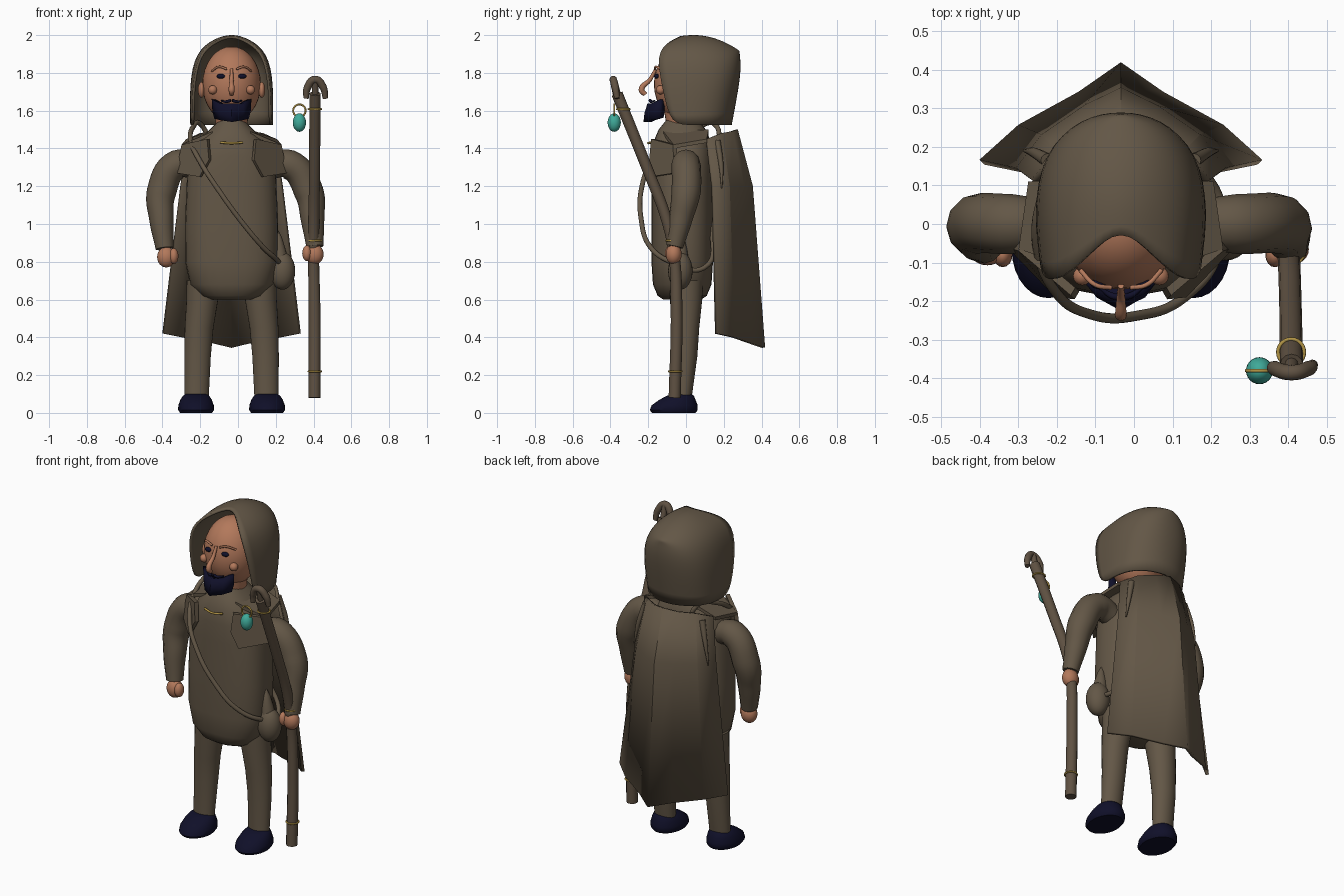
import bpy, bmesh, math
from mathutils import Vector

CX = -0.034  # body centre line


def material(name, rgb):
    m = bpy.data.materials.new(name)
    m.diffuse_color = (*rgb, 1)
    return m


CLOTH = material("brown_cloth", (0.125, 0.095, 0.062))
WOOD = material("brown_wood", (0.115, 0.083, 0.055))
SKIN = material("skin", (0.45, 0.19, 0.105))
NAVY = material("dark_navy", (0.005, 0.005, 0.022))
GOLD = material("gold", (0.45, 0.30, 0.06))
TEAL = material("teal", (0.05, 0.40, 0.32))


def finish(o, name, mat, angle=40):
    o.name = name
    o.data.materials.clear()
    o.data.materials.append(mat)
    bpy.ops.object.select_all(action='DESELECT')
    o.select_set(True)
    bpy.context.view_layer.objects.active = o
    bpy.ops.object.shade_smooth_by_angle(angle=math.radians(angle))
    return o


def from_bmesh(bm, name, mat, angle=40):
    bmesh.ops.recalc_face_normals(bm, faces=bm.faces)
    me = bpy.data.meshes.new(name)
    bm.to_mesh(me)
    bm.free()
    o = bpy.data.objects.new(name, me)
    bpy.context.collection.objects.link(o)
    return finish(o, name, mat, angle)


def loft(name, rings, mat, power=2.0, n=28):
    """Stack of superellipse rings: z, centre x, centre y, radius x, radius y."""
    bm = bmesh.new()
    loops = []
    for z, cx, cy, rx, ry in rings:
        loop = []
        for i in range(n):
            a = 2 * math.pi * i / n
            c, s = math.cos(a), math.sin(a)
            loop.append(bm.verts.new((cx + rx * math.copysign(abs(c) ** (2 / power), c),
                                      cy + ry * math.copysign(abs(s) ** (2 / power), s), z)))
        loops.append(loop)
    for a, b in zip(loops, loops[1:]):
        for i in range(n):
            bm.faces.new((a[i], a[(i + 1) % n], b[(i + 1) % n], b[i]))
    bm.faces.new(loops[0])
    bm.faces.new(loops[-1])
    return from_bmesh(bm, name, mat)


def ball(name, loc, scale, mat, rot=(0, 0, 0), seg=24):
    bpy.ops.mesh.primitive_uv_sphere_add(segments=seg, ring_count=seg // 2, location=loc, rotation=rot)
    o = bpy.context.object
    o.scale = scale
    return finish(o, name, mat, 60)


def tube(name, pts, radii, mat, closed=False, res=8):
    cu = bpy.data.curves.new(name, 'CURVE')
    cu.dimensions = '3D'
    cu.bevel_depth = 1
    cu.bevel_resolution = 4
    cu.resolution_u = res
    cu.use_fill_caps = True
    sp = cu.splines.new('BEZIER')
    sp.bezier_points.add(len(pts) - 1)
    sp.use_cyclic_u = closed
    for i, (bp, p) in enumerate(zip(sp.bezier_points, pts)):
        bp.co = p
        bp.radius = radii[i] if isinstance(radii, (list, tuple)) else radii
        bp.handle_left_type = bp.handle_right_type = 'AUTO'
    o = bpy.data.objects.new(name, cu)
    bpy.context.collection.objects.link(o)
    bpy.ops.object.select_all(action='DESELECT')
    o.select_set(True)
    bpy.context.view_layer.objects.active = o
    bpy.ops.object.convert(target='MESH')
    return finish(bpy.context.object, name, mat, 50)


def ring(name, loc, r, thick, rot=(0, 0, 0)):
    bpy.ops.mesh.primitive_torus_add(location=loc, rotation=rot, major_radius=r, minor_radius=thick,
                                     major_segments=24, minor_segments=8)
    return finish(bpy.context.object, name, GOLD, 60)


def shell(name, rows, mat, thick, subdiv=0, angle=30, offset=0):
    """Mirrored sheet: each row lists points from the outer edge to the centre line."""
    bm = bmesh.new()
    grid = []
    for row in rows:
        full = [(CX - x, y, z) for x, y, z in row] + [(CX + x, y, z) for x, y, z in row[-2::-1]]
        grid.append([bm.verts.new(p) for p in full])
    for a, b in zip(grid, grid[1:]):
        for i in range(len(a) - 1):
            bm.faces.new((a[i], a[i + 1], b[i + 1], b[i]))
    bmesh.ops.remove_doubles(bm, verts=bm.verts, dist=0.0005)
    o = from_bmesh(bm, name, mat, angle)
    if subdiv:
        o.modifiers.new("Round", 'SUBSURF').levels = subdiv
        o.modifiers["Round"].render_levels = subdiv
    so = o.modifiers.new("Thickness", 'SOLIDIFY')
    so.thickness, so.offset = thick, offset
    return o


def plate(name, pts, mat, push):
    """Flat or bent polygon given thickness along a push vector."""
    bm = bmesh.new()
    f = bm.faces.new([bm.verts.new(p) for p in pts])
    ex = bmesh.ops.extrude_face_region(bm, geom=[f])
    bmesh.ops.translate(bm, vec=push, verts=[v for v in ex['geom'] if isinstance(v, bmesh.types.BMVert)])
    return from_bmesh(bm, name, mat, 30)


# Robe body
loft("robe", [(0.60, CX, -0.02, 0.11, 0.10), (0.62, CX, -0.02, 0.165, 0.13), (0.68, CX, -0.02, 0.22, 0.155),
              (0.80, CX, -0.02, 0.246, 0.163), (1.0, CX, -0.02, 0.247, 0.163), (1.25, CX, -0.02, 0.236, 0.163),
              (1.36, CX, -0.02, 0.215, 0.16), (1.44, CX, -0.02, 0.175, 0.15), (1.50, CX, -0.02, 0.115, 0.125),
              (1.55, CX, -0.02, 0.065, 0.085)], CLOTH, power=2.5)

# Legs, boots and shoulder flaps
for s, side in ((-1, "left"), (1, "right")):
    def P(x, y, z, s=s):
        return (CX + s * x, y, z)
    loft(side + "_leg", [(0.08, CX + s * 0.185, -0.015, 0.064, 0.045), (0.3, CX + s * 0.180, 0, 0.07, 0.06),
                         (0.45, CX + s * 0.172, 0, 0.076, 0.07), (0.6, CX + s * 0.155, 0, 0.084, 0.086),
                         (0.70, CX + s * 0.15, 0, 0.088, 0.09)], CLOTH)
    bx = CX + s * 0.188
    loft(side + "_boot", [(0.0, bx, -0.065, 0.085, 0.115), (0.015, bx, -0.065, 0.095, 0.127),
                          (0.04, bx, -0.06, 0.094, 0.122), (0.07, bx, -0.045, 0.083, 0.095),
                          (0.09, bx, -0.03, 0.07, 0.072), (0.1, bx, -0.02, 0.055, 0.05)], NAVY)
    plate(side + "_shoulder_flap", [P(0.13, -0.185, 1.45), P(0.265, -0.07, 1.42), P(0.295, -0.06, 1.27),
                                    P(0.17, -0.19, 1.25), P(0.12, -0.195, 1.34)], CLOTH,
          Vector((-s * 0.012, 0.02, 0)))
    plate(side + "_shoulder_top", [P(0.10, -0.12, 1.49), P(0.265, -0.065, 1.42), P(0.24, 0.11, 1.45),
                                   P(0.10, 0.12, 1.5)], CLOTH, Vector((0, 0, -0.02)))
    tube(side + "_cape_fold", [P(0.19, 0.165, 1.44), P(0.225, 0.185, 1.32), P(0.25, 0.19, 1.19)],
         [0.018, 0.013, 0.004], CLOTH)

# Sleeves and fists
tube("left_sleeve", [(-0.2, 0, 1.29), (-0.32, 0, 1.315), (-0.405, 0, 1.17), (-0.405, -0.03, 1.02),
                     (-0.388, -0.055, 0.87)], [0.06, 0.078, 0.078, 0.064, 0.048], CLOTH)
tube("right_sleeve", [(0.14, 0, 1.29), (0.27, 0, 1.315), (0.375, 0, 1.17), (0.395, -0.03, 1.02),
                      (0.407, -0.06, 0.88)], [0.06, 0.078, 0.078, 0.062, 0.045], CLOTH)
for side, x, t, z in (("left", -0.38, 1, 0.825), ("right", 0.405, -1, 0.84)):
    ball(side + "_fist", (x, -0.065, z), (0.048, 0.042, 0.055), SKIN)
    ball(side + "_fingers", (x + t * 0.04, -0.08, z + 0.005), (0.025, 0.032, 0.042), SKIN, seg=16)

# Cape
shell("cape", [
    [(0.225, 0.11, 1.45), (0.16, 0.185, 1.48), (0.08, 0.24, 1.49), (0, 0.265, 1.50)],
    [(0.265, 0.14, 1.2), (0.20, 0.225, 1.2), (0.09, 0.30, 1.2), (0, 0.345, 1.2)],
    [(0.36, 0.16, 0.42), (0.26, 0.25, 0.40), (0.105, 0.335, 0.37), (0, 0.41, 0.345)]], CLOTH, 0.018, angle=15)

# Hood
shell("hood", [
    [(0.2, -0.08, 1.525), (0.205, -0.12, 1.70), (0.175, -0.16, 1.90), (0.085, -0.085, 1.965), (0, 0.0, 2.0)],
    [(0.22, 0.03, 1.525), (0.222, 0.03, 1.75), (0.192, 0.03, 1.91), (0.09, 0.05, 1.985), (0, 0.07, 2.005)],
    [(0.19, 0.16, 1.525), (0.205, 0.19, 1.75), (0.17, 0.18, 1.89), (0.08, 0.18, 1.965), (0, 0.18, 1.975)],
    [(0.09, 0.225, 1.525), (0.105, 0.278, 1.8), (0.095, 0.265, 1.89), (0.05, 0.27, 1.91), (0, 0.275, 1.92)],
    [(0, 0.24, 1.525), (0, 0.292, 1.8), (0, 0.285, 1.89), (0, 0.28, 1.91), (0, 0.275, 1.92)]],
    CLOTH, 0.014, subdiv=2, angle=60)

# Head and face
ball("head", (CX, -0.005, 1.74), (0.155, 0.165, 0.2), SKIN, seg=32)
loft("neck", [(1.45, CX, -0.01, 0.08, 0.08), (1.62, CX, -0.02, 0.09, 0.10)], SKIN)
for s, side in ((-1, "left"), (1, "right")):
    ball(side + "_eye", (CX + s * 0.056, -0.155, 1.782), (0.023, 0.014, 0.013), NAVY, seg=16)
    ball(side + "_cheek", (CX + s * 0.1, -0.135, 1.71), (0.024, 0.024, 0.024), SKIN, seg=16)
    ball(side + "_ear", (CX + s * 0.16, -0.03, 1.71), (0.018, 0.03, 0.042), SKIN, seg=16)
    tube(side + "_eyebrow", [(CX + s * 0.025, -0.165, 1.82), (CX + s * 0.065, -0.158, 1.832),
                             (CX + s * 0.105, -0.12, 1.81)], 0.006, SKIN)
    tube(side + "_moustache", [(CX + s * 0.004, -0.19, 1.655), (CX + s * 0.025, -0.185, 1.648),
                               (CX + s * 0.055, -0.165, 1.652)], [0.008, 0.008, 0.004], NAVY)
tube("nose", [(CX, -0.16, 1.82), (CX, -0.19, 1.765), (CX, -0.235, 1.71), (CX, -0.215, 1.685)],
     [0.008, 0.011, 0.016, 0.012], SKIN)
shell("beard", [
    [(0.09, -0.125, 1.66), (0.05, -0.165, 1.637), (0, -0.185, 1.632)],
    [(0.086, -0.125, 1.60), (0.05, -0.175, 1.59), (0, -0.20, 1.585)],
    [(0.075, -0.13, 1.56), (0.045, -0.175, 1.55), (0, -0.205, 1.54)]], NAVY, 0.04)

# Cloak clasp
tube("clasp", [(CX - 0.06, -0.185, 1.432), (CX, -0.2, 1.428), (CX + 0.06, -0.185, 1.432)], 0.006, GOLD)

# Satchel and strap
ball("satchel", (0.235, -0.03, 0.752), (0.068, 0.065, 0.1), CLOTH)
loft("satchel_flap", [(0.80, 0.225, -0.03, 0.045, 0.045), (0.87, 0.217, -0.03, 0.034, 0.035),
                      (0.93, 0.212, -0.03, 0.02, 0.02), (0.965, 0.21, -0.03, 0.004, 0.004)], CLOTH, n=16)
tube("satchel_strap", [(0.215, -0.08, 0.80), (0.13, -0.19, 0.88), (0.005, -0.238, 1.03), (-0.11, -0.235, 1.19),
                       (-0.2, -0.18, 1.33), (-0.25, -0.06, 1.44), (-0.24, 0.06, 1.51), (-0.2, 0.15, 1.53),
                       (-0.12, 0.16, 1.35), (0.05, 0.14, 1.0), (0.21, 0.09, 0.765)],
     0.013, CLOTH, closed=True)

# Staff with crook, bands and hanging gem
tube("staff", [(0.405, -0.06, 0.08), (0.405, -0.05, 0.55), (0.4, -0.065, 0.85), (0.402, -0.105, 1.03),
               (0.405, -0.2, 1.28), (0.408, -0.365, 1.69)], [0.032, 0.031, 0.029, 0.029, 0.029, 0.03], WOOD)
tube("staff_crook", [(0.36, -0.37, 1.665), (0.367, -0.375, 1.72), (0.408, -0.385, 1.765), (0.45, -0.375, 1.725),
                     (0.463, -0.365, 1.665)], [0.014, 0.02, 0.02, 0.02, 0.014], WOOD)
tube("crook_stem", [(0.408, -0.355, 1.66), (0.408, -0.382, 1.765)], 0.017, WOOD)
for name, y, z in (("lower_band", -0.057, 0.22), ("wrist_band", -0.07, 0.912), ("upper_band", -0.332, 1.608)):
    ring(name, (0.407, y, z), 0.034, 0.005)
ring("gem_ring", (0.325, -0.38, 1.6), 0.033, 0.005, (math.pi / 2, 0, 0))
ball("gem", (0.325, -0.38, 1.537), (0.035, 0.035, 0.049), TEAL)
